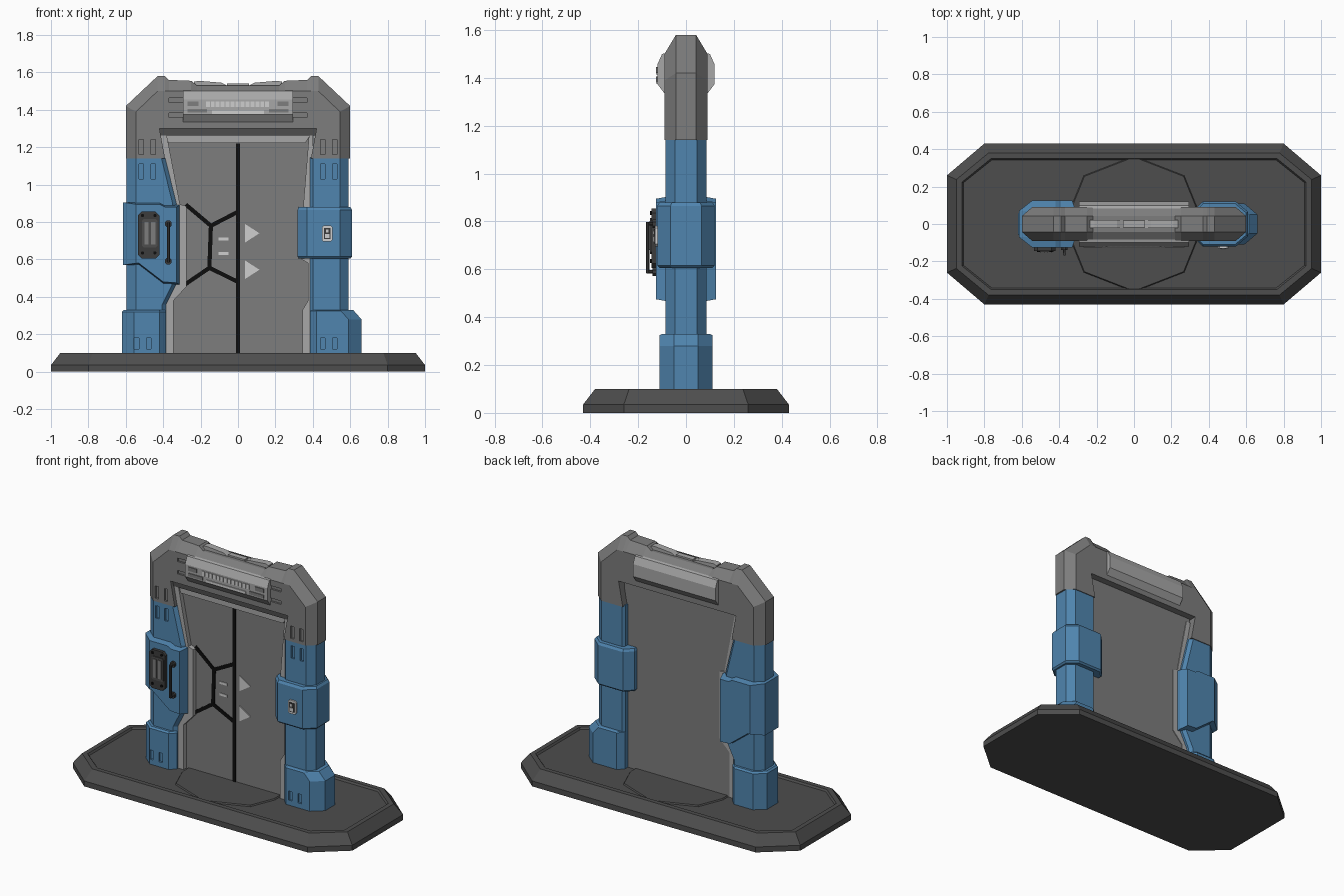
import bpy, bmesh, math
from mathutils import Vector

if "Cube" in bpy.data.objects:
    bpy.data.objects.remove(bpy.data.objects["Cube"])


def mat(name, r, g, b):
    m = bpy.data.materials.new(name)
    m.diffuse_color = (r, g, b, 1)
    m.use_nodes = True
    m.node_tree.nodes["Principled BSDF"].inputs["Base Color"].default_value = m.diffuse_color
    return m


BLUE = mat("blue paint", .08, .235, .43)
GRAY = mat("mid gray", .205, .205, .205)
LIGHT = mat("light gray trim", .39, .39, .39)
PALE = mat("pale marking", .62, .62, .62)
DARK = mat("dark gray base", .075, .075, .075)
PANEL = mat("charcoal panel", .045, .045, .045)
BLACK = mat("black seam", .004, .004, .004)


def finish(name, bm, m):
    bmesh.ops.recalc_face_normals(bm, faces=bm.faces)
    me = bpy.data.meshes.new(name)
    bm.to_mesh(me)
    bm.free()
    me.materials.append(m)
    ob = bpy.data.objects.new(name, me)
    bpy.context.collection.objects.link(ob)
    return ob


def add_loft(bm, rings):
    vs = [[bm.verts.new(p) for p in r] for r in rings]
    n = len(vs[0])
    for a, b in zip(vs, vs[1:]):
        for i in range(n):
            j = (i + 1) % n
            bm.faces.new((a[i], a[j], b[j], b[i]))
    bm.faces.new(vs[0][::-1])
    bm.faces.new(vs[-1])


def loft(name, rings, m):
    bm = bmesh.new()
    add_loft(bm, rings)
    return finish(name, bm, m)


def front(pts, y):
    return [(x, y, z) for x, z in pts]


def prism(name, pts, y0, y1, m):
    return loft(name, [front(pts, y0), front(pts, y1)], m)


def rect(x0, x1, z0, z1):
    return [(x0, z0), (x1, z0), (x1, z1), (x0, z1)]


def plates(name, polys, y0, y1, m):
    bm = bmesh.new()
    for p in polys:
        add_loft(bm, [front(p, y0), front(p, y1)])
    return finish(name, bm, m)


def chamfered(x0, x1, z0, z1, c):
    return [(x0 + c, z0), (x1 - c, z0), (x1, z0 + c), (x1, z1 - c),
            (x1 - c, z1), (x0 + c, z1), (x0, z1 - c), (x0, z0 + c)]


def column(name, sections, m):
    # sections: z, outer x, inner x, half depth, outer chamfer, inner chamfer
    rings = []
    for z, xo, xi, h, c, ci in sections:
        s = math.copysign(1, xo)
        half = [(xi, h - ci), (xi + s * ci, h), (xo - s * c, h), (xo, h - c * .85)]
        rings.append([(x, -y, z) for x, y in half] + [(x, y, z) for x, y in half[::-1]])
    return loft(name, rings, m)


def cut_slots(ob, rects, yf, depth=.012):
    cutter = plates("slot_cutter", [rect(*r) for r in rects], yf - .03, yf + depth, BLACK)
    cutter.hide_render = True
    mod = ob.modifiers.new("slots", 'BOOLEAN')
    mod.operation, mod.object, mod.solver = 'DIFFERENCE', cutter, 'EXACT'
    bpy.context.view_layer.objects.active = ob
    bpy.ops.object.modifier_apply(modifier=mod.name)
    bpy.data.objects.remove(cutter)


# Base platform with a raised rim
def octa(d, z):
    hx, hy, cx, cy = 1 - d, .43 - d, .2 - .55 * d, .17 - .55 * d
    q = [(hx, hy - cy), (hx - cx, hy)]
    q += [(-x, y) for x, y in q[::-1]]
    q += [(-x, -y) for x, y in q]
    return [(x, y, z) for x, y in q]


loft("base_platform", [octa(0, 0), octa(0, .035), octa(.05, .1), octa(.08, .1), octa(.088, .088)], DARK)

# Threshold plate under the door
t = [(.335, -.1), (.335, .1), (.27, .26), (0, .365), (-.27, .26),
     (-.335, .1), (-.335, -.1), (-.27, -.26), (0, -.365), (.27, -.26)]
loft("threshold_plate", [[(x, y, .085) for x, y in t],
                         [(x * .98, y * .98, .096) for x, y in t]], DARK)

# Columns and feet
left_col = column("left_column", [(.09, -.595, -.385, .085, .05, .02), (.36, -.595, -.385, .085, .05, .02),
                                  (.47, -.595, -.33, .085, .05, .02), (.9, -.595, -.33, .085, .05, .02),
                                  (1.145, -.595, -.39, .085, .05, .02)], BLUE)
right_col = column("right_column", [(.09, .59, .385, .085, .045, .015), (1.145, .59, .385, .085, .045, .015)], BLUE)
left_foot = column("left_foot", [(.085, -.62, -.385, .11, .065, .035), (.32, -.62, -.385, .11, .065, .035),
                                 (.33, -.61, -.39, .1, .06, .03)], BLUE)
right_foot = column("right_foot", [(.085, .66, .385, .11, .07, .035), (.28, .66, .385, .11, .07, .035),
                                   (.325, .62, .385, .11, .07, .035), (.33, .615, .39, .1, .06, .03)], BLUE)

# Left control housing, with a slanted underside
full = [(-.615, .905), (-.42, .905), (-.39, .89), (-.312, .89), (-.312, .465), (-.4, .47), (-.53, .57), (-.615, .57)]
inset = [(-.545, .895), (-.42, .895), (-.39, .88), (-.33, .88), (-.33, .475), (-.4, .48), (-.53, .58), (-.545, .58)]
loft("left_housing", [front(inset, -.125), front(full, -.07), front(full, .07), front(inset, .125)], BLUE)

# Right control housing
column("right_housing", [(.605, .6, .325, .11, .06, .045), (.615, .61, .318, .12, .065, .05),
                         (.865, .61, .318, .12, .065, .05), (.88, .6, .325, .11, .06, .045)], BLUE)

# Top arch: half outlines mirrored
half_o = [(-.39, 1.14), (-.6, 1.14), (-.6, 1.42), (-.43, 1.58), (-.39, 1.58), (-.37, 1.56), (-.25, 1.555), (-.22, 1.53)]
half_i = [(-.39, 1.14), (-.545, 1.14), (-.545, 1.39), (-.43, 1.5), (-.39, 1.5), (-.37, 1.5), (-.25, 1.5), (-.22, 1.5)]


def arch(h):
    h = [(-.42, 1.3)] + h
    return h + [(-x, z) for x, z in h[::-1]]


top = loft("top_arch", [front(arch(half_i), -.09), front(arch(half_o), -.042),
                        front(arch(half_o), .042), front(arch(half_i), .09)], GRAY)

# Recessed slots in arch, columns and feet
pair = [(-.53, -.505), (-.465, -.44)]
for ob, s in ((left_col, 1), (right_col, -1)):
    cut_slots(ob, [(*sorted((a * s, b * s)), 1.03, 1.11) for a, b in pair], -.085)
for ob, s in ((left_foot, 1), (right_foot, -1)):
    fp = [(-.555, -.53), (-.49, -.465)] if s > 0 else pair
    cut_slots(ob, [(*sorted((a * s, b * s)), .12, .18) for a, b in fp], -.11)
slots = [(a, b, 1.16, 1.24) for a, b in pair] + [(-.37, -.29, z, z + .022) for z in (1.36, 1.44)]
cut_slots(top, slots + [(-b, -a, c, d) for a, b, c, d in slots], -.09)

# Lintel panel and its louvres
prof = [(-.06, 1.51), (-.1, 1.5), (-.12, 1.455), (-.12, 1.375), (-.09, 1.335)]
prof += [(-y, z) for y, z in prof[::-1]]
loft("lintel_panel", [[(x, y, z) for y, z in prof] for x in (-.295, .295)], LIGHT)
n = 13
plates("lintel_louvres", [rect(-.172 + i * .344 / n, -.172 + (i + .8) * .344 / n, 1.415, 1.445) for i in range(n)]
       + [rect(-.14, .14, 1.377, 1.395)], -.125, -.118, PALE)
side = [(-.27, -.21, 1.42, 1.445), (-.27, -.165, 1.385, 1.405)]
plates("lintel_side_tabs", [rect(a * s, b * s, c, d) for a, b, c, d in side for s in (1, -1)], -.125, -.118, GRAY)

# Ridge caps on top
for i, s in enumerate((-1, 1)):
    prism("ridge_cap_%d" % i, [(s * x, z) for x, z in
          ((.235, 1.5), (.235, 1.55), (.21, 1.555), (.09, 1.545), (.06, 1.53), (.06, 1.5))], -.022, .022, LIGHT)
prism("ridge_middle", rect(-.06, .06, 1.5, 1.54), -.018, .018, LIGHT)

# Door leaf and dark head strip
prism("door_panel", rect(-.41, .41, .085, 1.31), -.035, .045, GRAY)
prism("door_head_strip", rect(-.42, .42, 1.262, 1.302), -.07, -.03, DARK)

# Light door surround
prism("door_trim_left", [(-.42, 1.27), (-.34, .9), (-.34, .46), (-.395, .36), (-.395, .09), (-.345, .09),
                         (-.345, .38), (-.275, .455), (-.275, .885), (-.31, .895), (-.382, 1.27)], -.065, .05, LIGHT)
prism("door_trim_right", [(.4, .09), (.4, 1.27), (.38, 1.27), (.35, .9), (.34, .6), (.375, .58),
                          (.375, .38), (.345, .33), (.345, .09)], -.065, -.03, LIGHT)
prism("door_trim_top", [(-.395, 1.262), (-.37, 1.222), (.36, 1.222), (.385, 1.262)], -.055, -.03, LIGHT)


# Black seams on the door
def bar(p, q, w=.011):
    p, q = Vector(p), Vector(q)
    d = (q - p).normalized() * w
    nrm = Vector((-d.y, d.x))
    return [tuple(v) for v in (p - d * .5 + nrm, p - d * .5 - nrm, q + d * .5 - nrm, q + d * .5 + nrm)]


a, b = (-.145, .78), (-.153, .555)
seams = [((0, .1), (0, 1.215)), ((-.275, .89), a), (a, (0, .855)), (a, b), (b, (-.285, .465)), (b, (0, .48))]
plates("door_seams", [bar(p, q) for p, q in seams], -.041, -.034, BLACK)

# Pale door markings
plates("door_arrows", [[(.037, z - .05), (.115, z), (.037, z + .05)] for z in (.74, .545)], -.039, -.034, PALE)
plates("door_dashes", [rect(-.105, -.05, z, z + .016) for z in (.7, .625)], -.039, -.034, PALE)

# Left keypad
prism("keypad_plate", chamfered(-.535, -.42, .605, .855, .02), -.145, -.12, PANEL)
prism("keypad_frame", chamfered(-.512, -.43, .665, .815, .008), -.151, -.14, DARK)
plates("keypad_screen", [rect(-.5, -.478, .68, .8), rect(-.465, -.442, .68, .8)], -.154, -.148, GRAY)
plates("keypad_bolts", [chamfered(x - .008, x + .008, z - .008, z + .008, .004)
                        for x in (-.51, -.445) for z in (.635, .835)], -.15, -.14, BLACK)

# Pull handle
bm = bmesh.new()
for z in (.59, .79):
    add_loft(bm, [front(chamfered(-.39, -.355, z - .018, z + .018, .01), y) for y in (-.14, -.12)])
    add_loft(bm, [front(chamfered(-.38, -.365, z - .007, z + .007, .004), y) for y in (-.165, -.13)])
add_loft(bm, [[(x, y - .16, z) for x, y in chamfered(-.38, -.364, -.008, .008, .004)] for z in (.585, .797)])
finish("pull_handle", bm, PANEL)

# Right switch
prism("switch_plate", chamfered(.448, .506, .695, .782, .01), -.13, -.115, PALE)
prism("switch_recess", rect(.46, .494, .708, .768), -.133, -.128, PANEL)
plates("switch_button", [rect(.466, .488, .715, .737), rect(.47, .484, .745, .76)], -.137, -.131, PALE)
